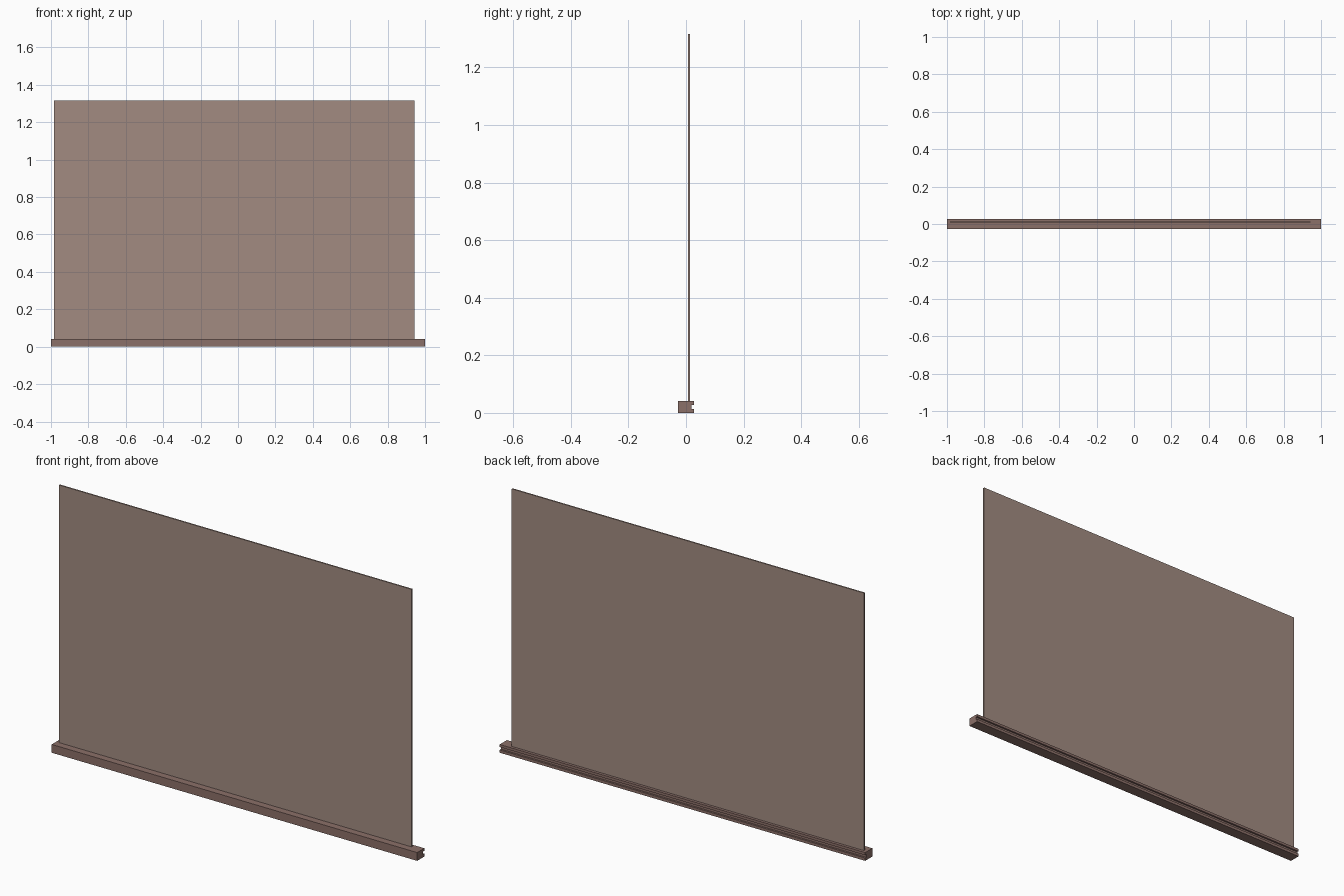
import bpy
import bmesh

if "Cube" in bpy.data.objects:
    bpy.data.objects.remove(bpy.data.objects["Cube"])


def material(name, color):
    mat = bpy.data.materials.new(name)
    mat.diffuse_color = color
    mat.use_nodes = True
    mat.node_tree.nodes["Principled BSDF"].inputs["Base Color"].default_value = mat.diffuse_color
    return mat


def extrude_x(name, profile, x0, x1, mat):
    """Sweep a closed (y, z) profile along x."""
    bm = bmesh.new()
    face = bm.faces.new([bm.verts.new((x0, y, z)) for y, z in profile])
    ext = bmesh.ops.extrude_face_region(bm, geom=[face])
    verts = [g for g in ext["geom"] if isinstance(g, bmesh.types.BMVert)]
    bmesh.ops.translate(bm, verts=verts, vec=(x1 - x0, 0, 0))
    bmesh.ops.recalc_face_normals(bm, faces=bm.faces)
    mesh = bpy.data.meshes.new(name)
    bm.to_mesh(mesh)
    bm.free()
    mesh.materials.append(mat)
    obj = bpy.data.objects.new(name, mesh)
    bpy.context.collection.objects.link(obj)
    return obj


wood = material("rail_brown", (0.26, 0.16, 0.14, 1))
tint = material("panel_tan", (0.36, 0.26, 0.22, 1))

# Base rail with a rectangular groove along its back face
D, H = 0.028, 0.041
rail = [(-D, 0), (D, 0), (D, 0.014), (0.019, 0.014),
        (0.019, 0.028), (D, 0.028), (D, H), (-D, H)]
extrude_x("base_rail", rail, -1.0, 1.0, wood)

# Thin upright panel standing on the rail, slightly off-centre
panel = [(0.007, H), (0.014, H), (0.014, 1.315), (0.007, 1.315)]
extrude_x("upright_panel", panel, -0.984, 0.944, tint)
